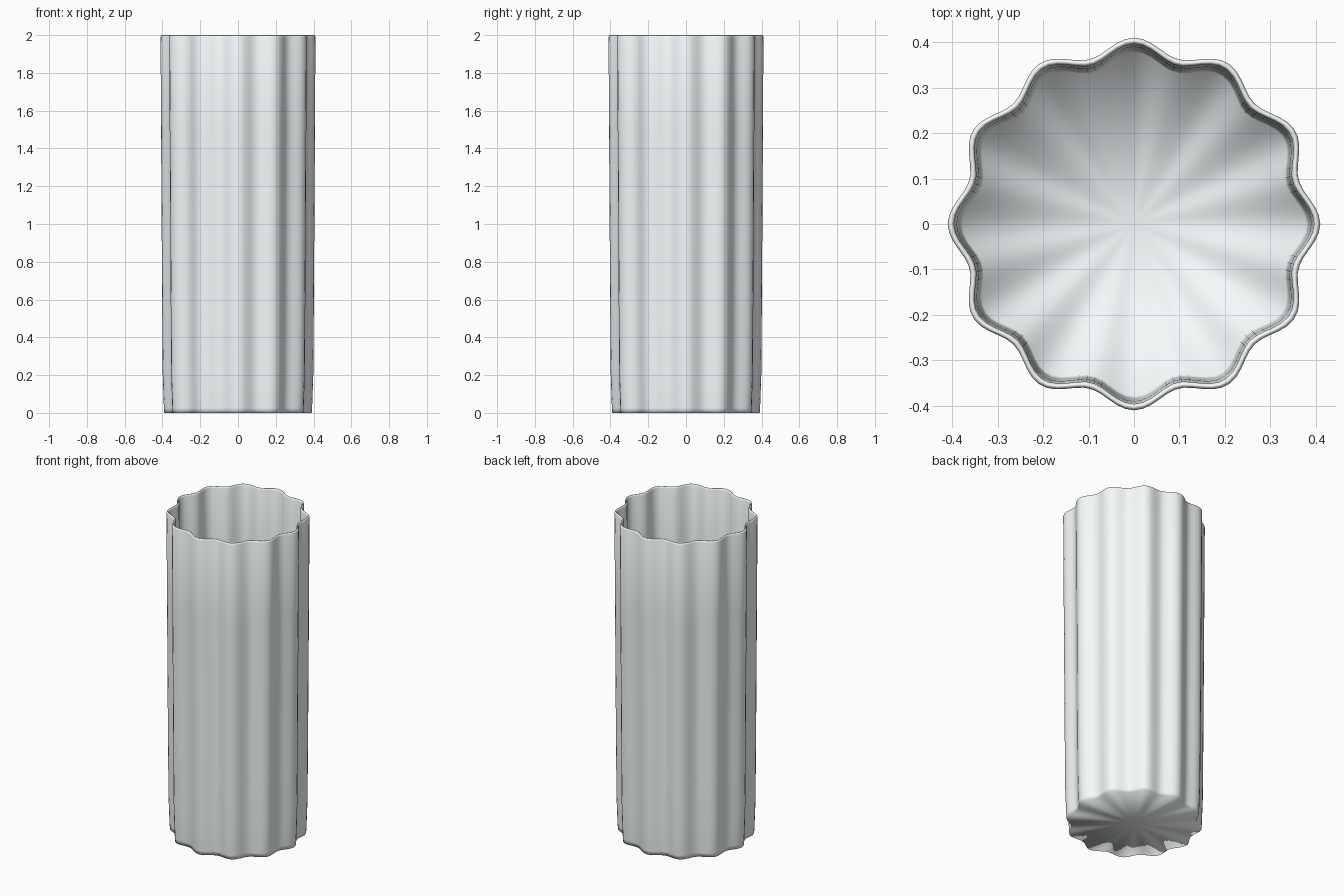
import bpy, bmesh, math

if "Cube" in bpy.data.objects:
    bpy.data.objects.remove(bpy.data.objects["Cube"])

LOBES, CTRL = 12, 64          # flutes, control points around
SEG = CTRL * 2
WALL = 0.014

# fluted outline, softened as a cubic spline through sampled control radii
ctrl = [0.3925 + 0.022 * math.cos(LOBES * 2 * math.pi * k / CTRL) for k in range(CTRL)]


def radius(i):
    k = i // 2
    a, b, c, d = (ctrl[(k + o) % CTRL] for o in (-1, 0, 1, 2))
    if i % 2 == 0:
        return (a + 4 * b + c) / 6
    return (a + 23 * b + 23 * c + d) / 48


# section rings: (height, taper scale, inset), outside bottom -> rim -> inside floor
side = [(0.2, 0.972), (0.6, 0.98), (1.0, 0.986), (1.5, 0.994)]
rings = [(0.0, 0.952, 0), (0.025, 0.957, 0)]
rings += [(z, s, 0) for z, s in side]
rings += [(1.99, 1, 0), (1.998, 1, 0.003), (2.0, 1, WALL / 2),
          (1.998, 1, WALL - 0.003), (1.99, 1, WALL)]
rings += [(z, s, WALL) for z, s in reversed(side)]
rings += [(0.015, 0.958, WALL)]

# vase body
bm = bmesh.new()
loops = []
for z, s, inset in rings:
    loop = []
    for i in range(SEG):
        t = 2 * math.pi * i / SEG
        r = radius(i) * s - inset
        loop.append(bm.verts.new((r * math.cos(t), r * math.sin(t), z)))
    loops.append(loop)
for lo, hi in zip(loops, loops[1:]):
    for i in range(SEG):
        j = (i + 1) % SEG
        bm.faces.new((lo[i], lo[j], hi[j], hi[i]))

# fan floors, underside and inside
for loop, z in ((loops[0], 0.0), (loops[-1], 0.015)):
    mid = bm.verts.new((0, 0, z))
    for i in range(SEG):
        bm.faces.new((loop[i], loop[(i + 1) % SEG], mid))
bmesh.ops.recalc_face_normals(bm, faces=bm.faces)
for f in bm.faces:
    f.smooth = True

mesh = bpy.data.meshes.new("fluted_vase")
bm.to_mesh(mesh)
bm.free()
vase = bpy.data.objects.new("fluted_vase", mesh)
bpy.context.collection.objects.link(vase)

# pale, faintly cool finish
pale = bpy.data.materials.new("pale_glass")
pale.diffuse_color = (0.93, 0.97, 0.98, 1)
pale.use_nodes = True
pale.node_tree.nodes["Principled BSDF"].inputs["Base Color"].default_value = pale.diffuse_color
mesh.materials.append(pale)
